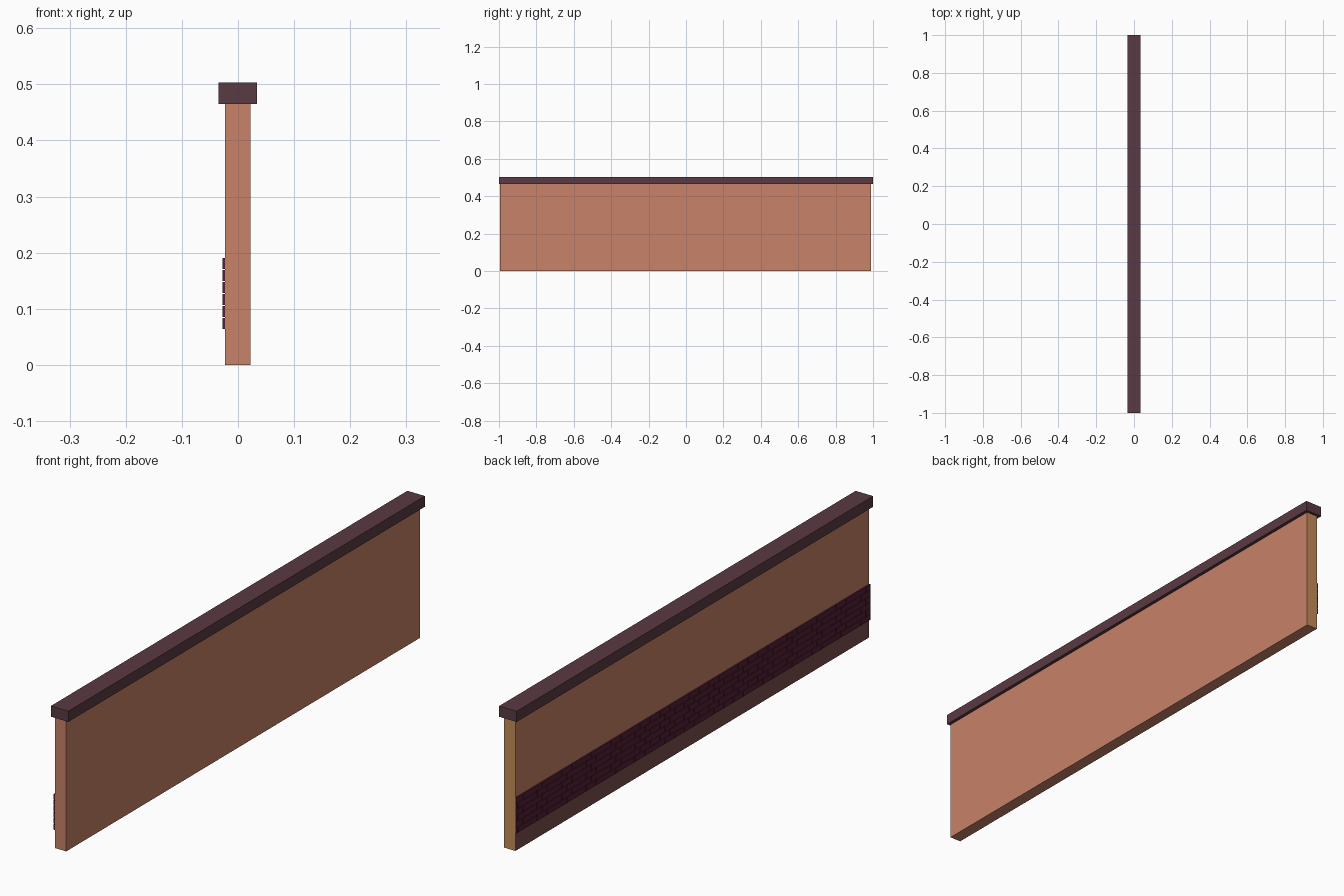
import bpy, bmesh

if "Cube" in bpy.data.objects:
    bpy.data.objects.remove(bpy.data.objects["Cube"])

def material(name, rgb):
    m = bpy.data.materials.new(name)
    m.diffuse_color = (*rgb, 1)
    m.use_nodes = True
    m.node_tree.nodes["Principled BSDF"].inputs["Base Color"].default_value = m.diffuse_color
    return m

SALMON = material("salmon_plaster", (0.578, 0.223, 0.138))
TAN = material("tan_end", (0.546, 0.262, 0.102))
BASE = material("brown_base", (0.188, 0.074, 0.067))
CAP = material("plum_coping", (0.102, 0.042, 0.054))
BRICK = material("dark_brick", (0.095, 0.014, 0.034))

Y0, Y1 = -0.995, 0.99          # wall ends
XL, XR = -0.023, 0.022         # wall faces
BAND0, BAND1 = 0.064, 0.190    # brick band heights

def add_box(bm, lo, hi):
    verts = bmesh.ops.create_cube(bm, size=1)["verts"]
    for v in verts:
        for i in range(3):
            v.co[i] = hi[i] if v.co[i] > 0 else lo[i]

def finish(bm, name, mats):
    me = bpy.data.meshes.new(name)
    bm.to_mesh(me)
    bm.free()
    for m in mats:
        me.materials.append(m)
    ob = bpy.data.objects.new(name, me)
    bpy.context.collection.objects.link(ob)
    return ob

# wall slab, cut at the top of the brick band so the base can be coloured
bm = bmesh.new()
add_box(bm, (XL, Y0, 0), (XR, Y1, 0.465))
bmesh.ops.bisect_plane(bm, geom=bm.verts[:] + bm.edges[:] + bm.faces[:],
                       plane_co=(0, 0, BAND1), plane_no=(0, 0, 1))
bm.normal_update()
for f in bm.faces:
    if f.normal.y > 0.5:
        f.material_index = 1
    elif f.normal.x < -0.5 and f.calc_center_median().z < BAND1:
        f.material_index = 2
finish(bm, "wall", [SALMON, TAN, BASE])

# coping along the top
bm = bmesh.new()
add_box(bm, (-0.035, -1, 0.465), (0.034, 1, 0.503))
finish(bm, "coping", [CAP])

# running-bond brick band on the left face
bm = bmesh.new()
ROWS, LENGTH, GAP = 6, 0.055, 0.002
pitch = (BAND1 - BAND0 + GAP) / ROWS
for r in range(ROWS):
    z = BAND0 + r * pitch
    y = Y0 - (LENGTH / 2 if r % 2 else 0)
    while y < Y1:
        a, b = max(y, Y0), min(y + LENGTH - GAP, Y1)
        if b - a > 0.004:
            add_box(bm, (-0.028, a, z), (XL, b, z + pitch - GAP))
        y += LENGTH
finish(bm, "brick_band", [BRICK])
